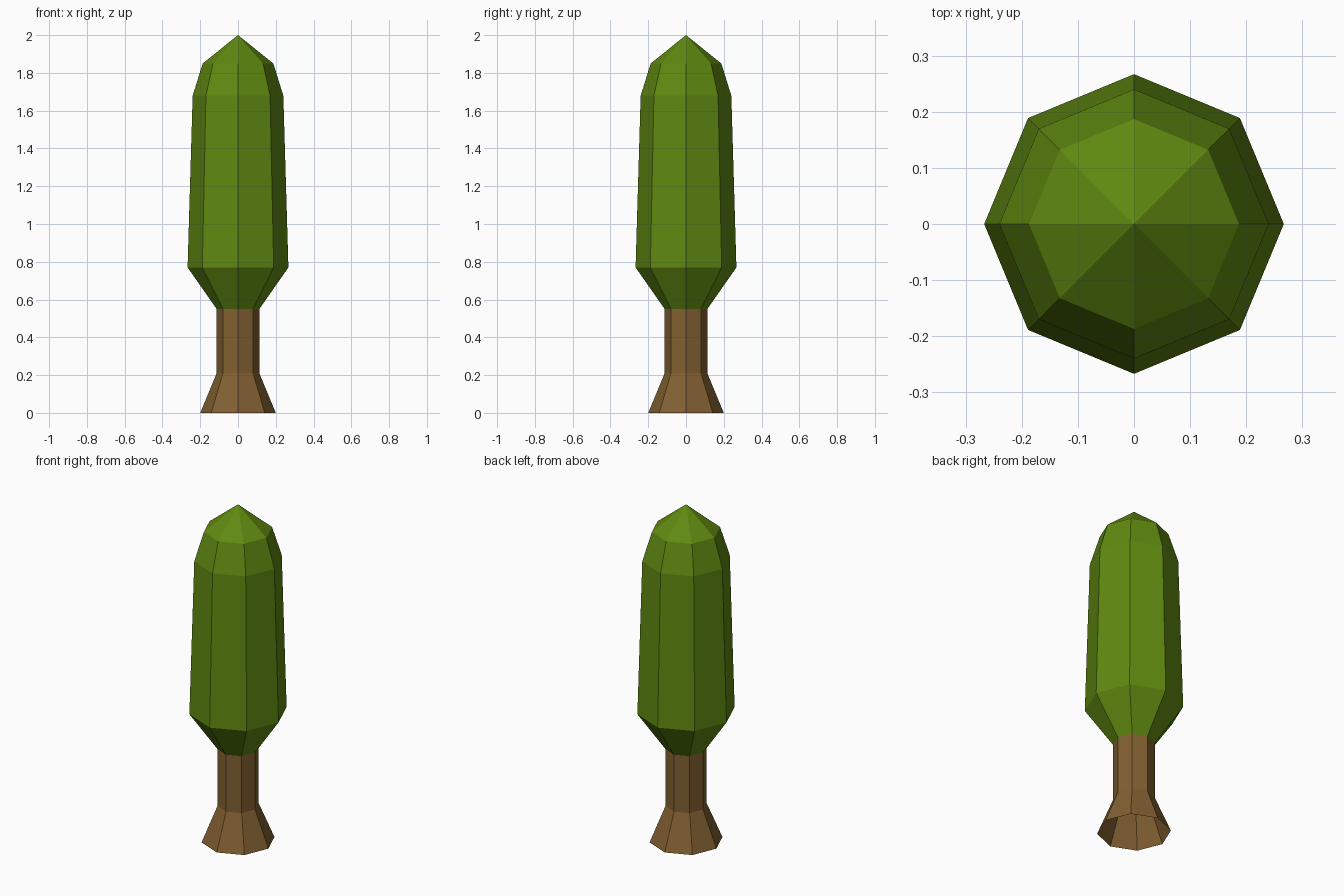
import bpy, bmesh, math

if "Cube" in bpy.data.objects:
    bpy.data.objects.remove(bpy.data.objects["Cube"])

SIDES = 8


def material(name, color):
    m = bpy.data.materials.new(name)
    m.diffuse_color = (*color, 1.0)
    m.use_nodes = True
    m.node_tree.nodes["Principled BSDF"].inputs["Base Color"].default_value = m.diffuse_color
    return m


def lathe(name, profile, mat):
    """Eight-sided flat-shaded shell from (radius, z) points; radius 0 makes a tip."""
    bm = bmesh.new()
    rings = []
    for r, z in profile:
        n = SIDES if r else 1
        rings.append([bm.verts.new((r * math.cos(math.tau * i / SIDES),
                                    r * math.sin(math.tau * i / SIDES), z))
                      for i in range(n)])
    for low, high in zip(rings, rings[1:]):
        for i in range(SIDES):
            j = (i + 1) % SIDES
            if len(high) == 1:
                bm.faces.new((low[i], low[j], high[0]))
            else:
                bm.faces.new((low[i], low[j], high[j], high[i]))
    mesh = bpy.data.meshes.new(name)
    bm.to_mesh(mesh)
    bm.free()
    mesh.materials.append(mat)
    obj = bpy.data.objects.new(name, mesh)
    bpy.context.collection.objects.link(obj)
    return obj


# Trunk with flared, open foot
lathe("trunk", [(0.2, 0.0), (0.113, 0.21), (0.113, 0.55)],
      material("bark brown", (0.22, 0.116, 0.031)))

# Tall narrow crown ending in a point
lathe("foliage", [(0.113, 0.55), (0.267, 0.77), (0.24, 1.68), (0.187, 1.85), (0.0, 2.0)],
      material("leaf green", (0.116, 0.25, 0.005)))
